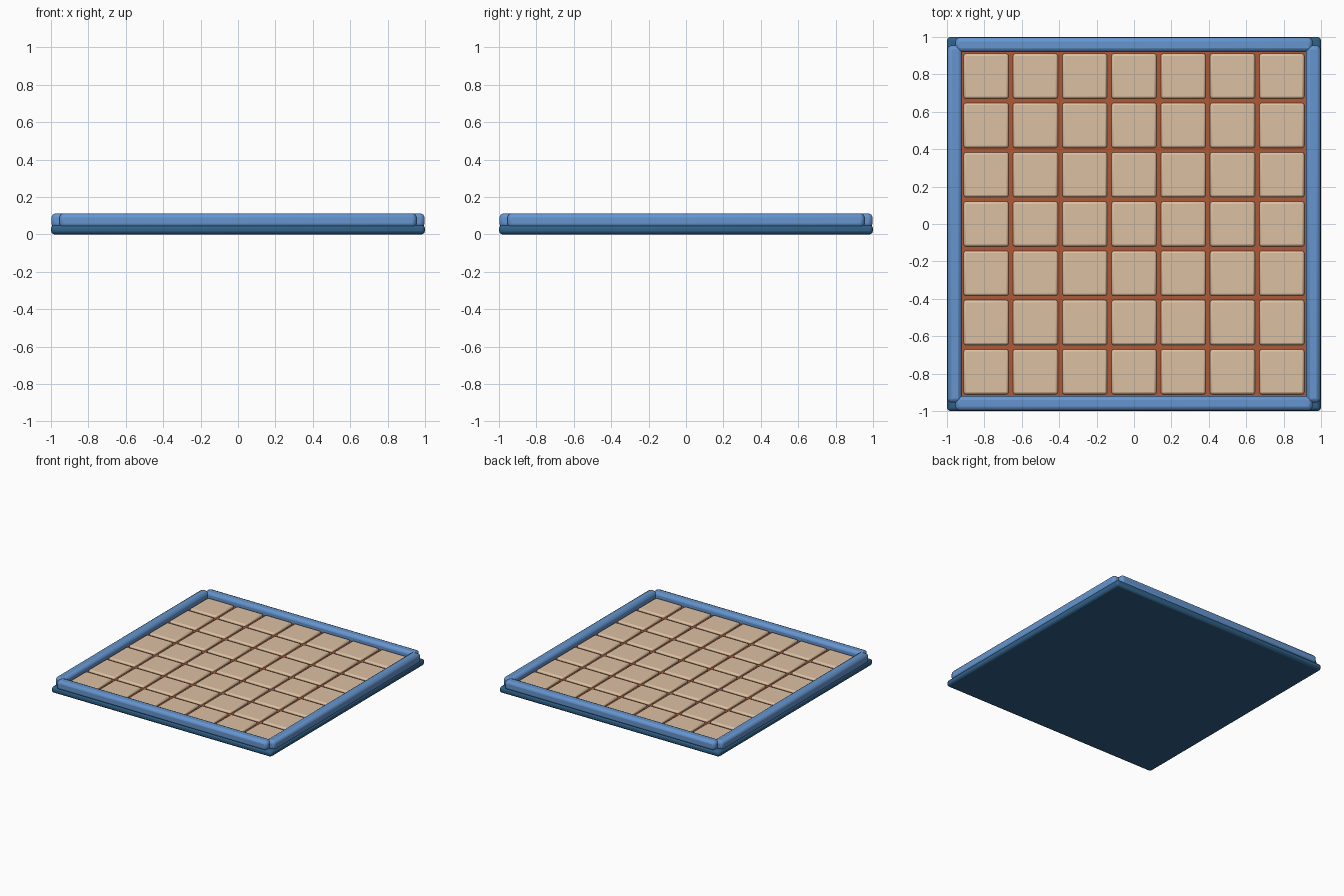
import bpy

if "Cube" in bpy.data.objects:
    bpy.data.objects.remove(bpy.data.objects["Cube"])


def material(name, rgb):
    m = bpy.data.materials.new(name)
    m.diffuse_color = (*rgb, 1)
    m.use_nodes = True
    m.node_tree.nodes["Principled BSDF"].inputs["Base Color"].default_value = m.diffuse_color
    return m


DARK = material("dark_blue", (0.03, 0.12, 0.25))
BLUE = material("rail_blue", (0.13, 0.30, 0.62))
GROUT = material("terracotta", (0.42, 0.10, 0.04))
TILE = material("sand", (0.72, 0.53, 0.36))


def box(name, x, y, z, mat, bevel=0.0, segments=2):
    """Rounded box from (min, max) ranges on each axis."""
    ranges = (x, y, z)
    bpy.ops.mesh.primitive_cube_add(size=1, location=[(a + b) / 2 for a, b in ranges])
    ob = bpy.context.object
    ob.name = name
    ob.scale = [b - a for a, b in ranges]
    bpy.ops.object.transform_apply(location=False, rotation=False, scale=True)
    ob.data.materials.append(mat)
    if bevel:
        mod = ob.modifiers.new("rounded_edges", 'BEVEL')
        mod.width = bevel
        mod.segments = segments
        bpy.ops.object.shade_smooth_by_angle()
    return ob


# Base tray and the grout bed lying on it
box("base_tray", (-1, 1), (-1, 1), (0, 0.05), DARK, 0.018)
box("grout_bed", (-0.925, 0.925), (-0.925, 0.925), (0.04, 0.06), GROUT)

# Raised border rails, crossing at the corners
INNER, OUTER, LENGTH, HEIGHT = 0.92, 0.998, 0.955, (0.035, 0.112)
for side, s in (("front", -1), ("back", 1)):
    box(side + "_rail", (-LENGTH, LENGTH), sorted((s * INNER, s * OUTER)), HEIGHT, BLUE, 0.022)
for side, s in (("left", -1), ("right", 1)):
    box(side + "_rail", sorted((s * INNER, s * OUTER)), (-LENGTH, LENGTH), HEIGHT, BLUE, 0.022)

# Seven by seven floor tiles
PITCH, HALF = 0.2635, 0.12
for row in range(7):
    for col in range(7):
        cx, cy = (col - 3) * PITCH, (row - 3) * PITCH
        box(f"tile_{row + 1}_{col + 1}", (cx - HALF, cx + HALF), (cy - HALF, cy + HALF),
            (0.05, 0.078), TILE, 0.012)
